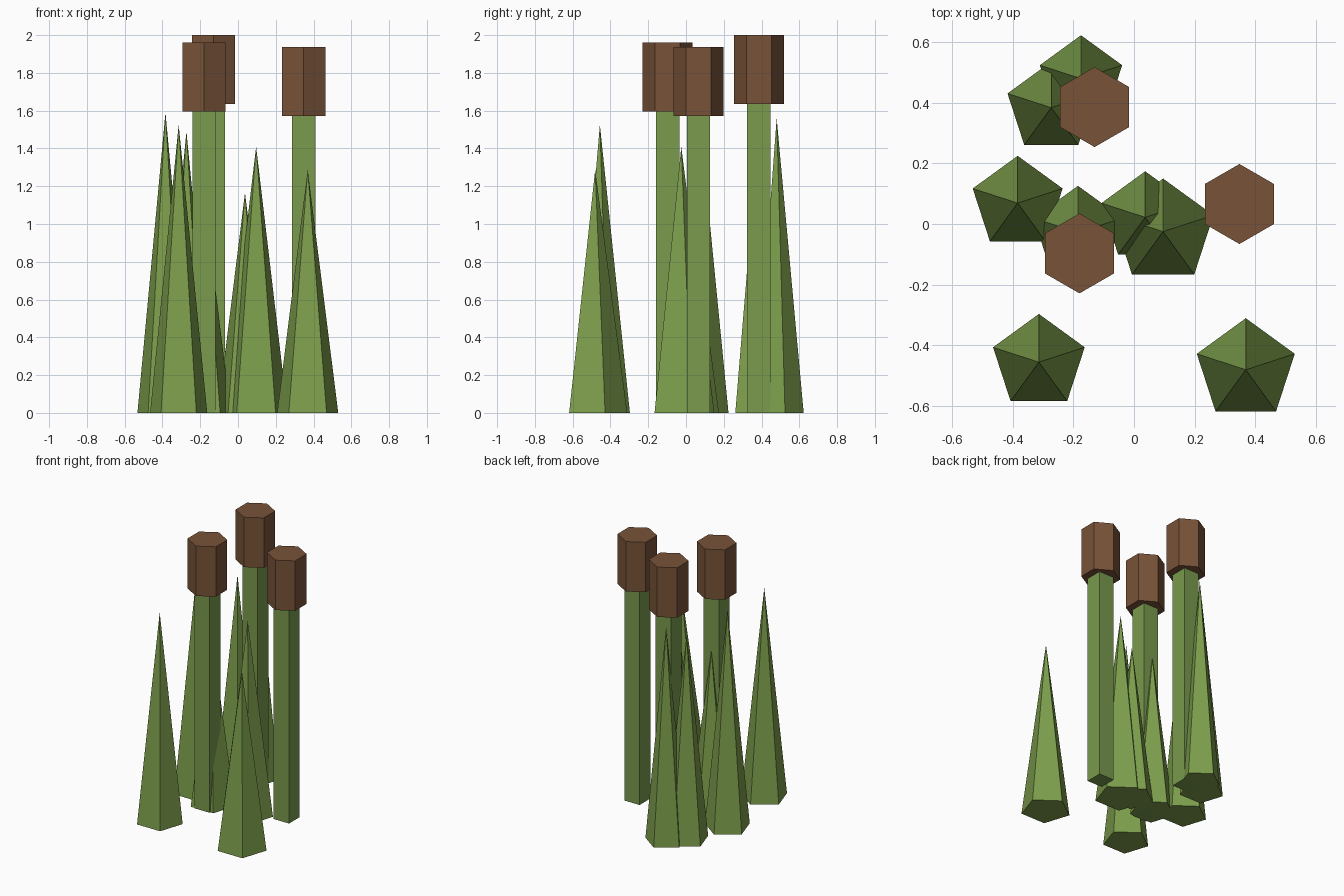
import bpy, bmesh, math

if "Cube" in bpy.data.objects:
    bpy.data.objects.remove(bpy.data.objects["Cube"])


def material(name, color):
    m = bpy.data.materials.new(name)
    m.diffuse_color = (*color, 1)
    m.use_nodes = True
    m.node_tree.nodes["Principled BSDF"].inputs["Base Color"].default_value = m.diffuse_color
    return m


LEAF = material("leaf green", (0.205, 0.345, 0.072))
STEM = material("stem green", (0.195, 0.325, 0.075))
BROWN = material("seed head brown", (0.190, 0.086, 0.040))


def prism(name, mat, x, y, z0, z1, sides, r, start=math.pi / 2, pointed=False):
    """Upright prism or pyramid; the first corner points along +y."""
    bm = bmesh.new()

    def ring(z):
        return [bm.verts.new((x + r * math.cos(start + math.tau * i / sides),
                              y + r * math.sin(start + math.tau * i / sides), z))
                for i in range(sides)]

    low = ring(z0)
    bm.faces.new(low[::-1])
    if pointed:
        tip = bm.verts.new((x, y, z1))
        for i in range(sides):
            bm.faces.new((low[i], low[(i + 1) % sides], tip))
    else:
        top = ring(z1)
        bm.faces.new(top)
        for i in range(sides):
            j = (i + 1) % sides
            bm.faces.new((low[i], low[j], top[j], top[i]))
    mesh = bpy.data.meshes.new(name)
    bm.to_mesh(mesh)
    bm.free()
    mesh.materials.append(mat)
    obj = bpy.data.objects.new(name, mesh)
    bpy.context.collection.objects.link(obj)
    return obj


# Reeds: square stem with a hexagonal seed head (x, y, top)
HEAD_H = 0.365
for n, (x, y, top) in enumerate([(-0.13, 0.386, 2.0),
                                 (-0.18, -0.097, 1.96),
                                 (0.348, 0.066, 1.936)], 1):
    prism(f"stem_{n}", STEM, x, y, 0, top - HEAD_H + 0.01, 4, 0.0875, math.pi / 4)
    prism(f"seed_head_{n}", BROWN, x, y, top - HEAD_H, top, 6, 0.132)

# Leaves: five-sided pointed blades (x, y, radius, height)
for n, (x, y, r, h) in enumerate([(-0.175, 0.480, 0.143, 1.56),
                                  (-0.273, 0.384, 0.152, 1.49),
                                  (-0.384, 0.069, 0.156, 1.59),
                                  (-0.185, -0.028, 0.154, 1.19),
                                  (0.037, 0.022, 0.152, 1.166),
                                  (0.096, -0.025, 0.175, 1.41),
                                  (-0.314, -0.456, 0.159, 1.526),
                                  (0.369, -0.481, 0.170, 1.287)], 1):
    prism(f"leaf_{n}", LEAF, x, y, 0, h, 5, r, pointed=True)
